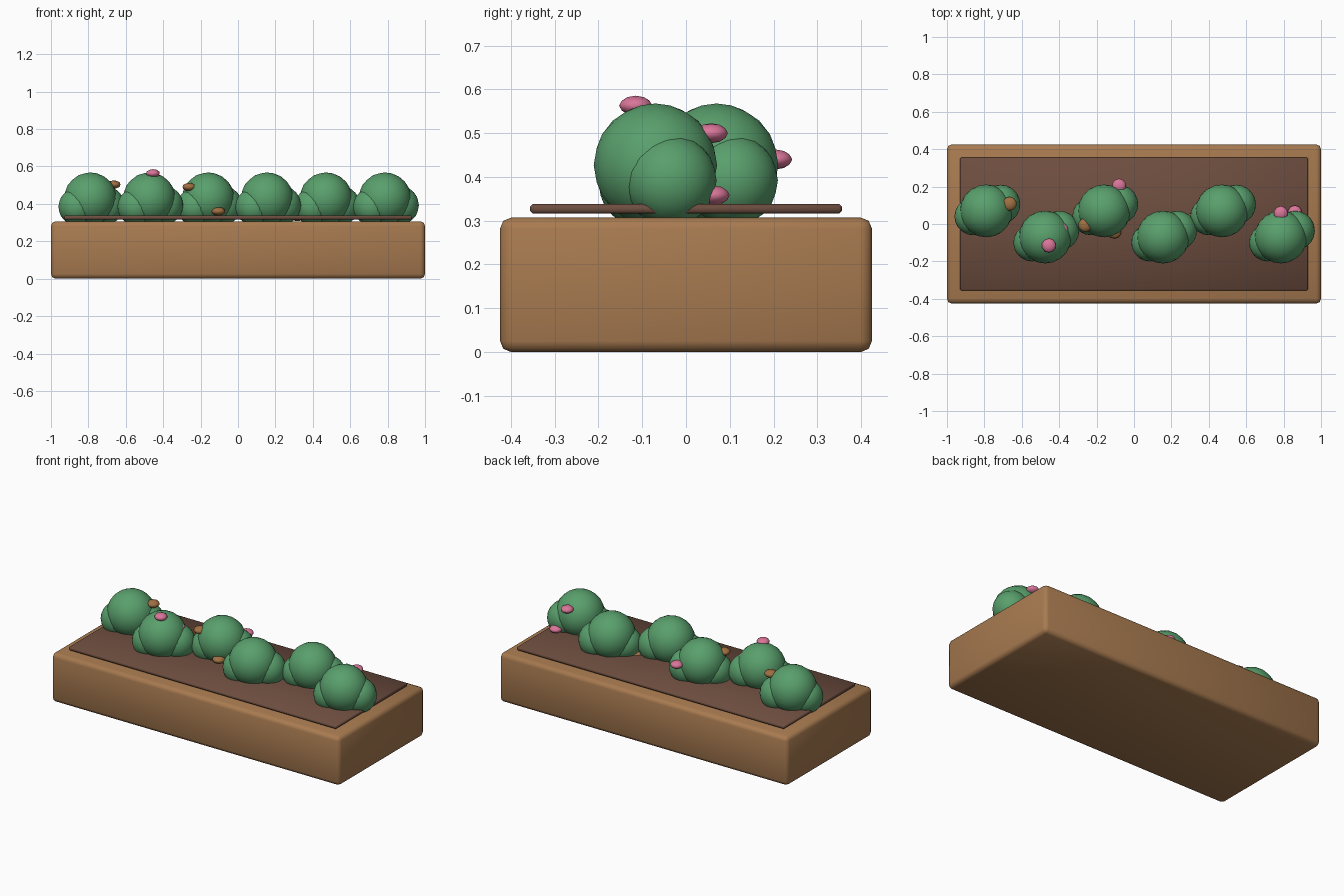
import bpy

cube = bpy.data.objects.get("Cube")
if cube:
    bpy.data.objects.remove(cube, do_unlink=True)


def material(name, rgb):
    m = bpy.data.materials.new(name)
    m.use_nodes = True
    m.diffuse_color = (*rgb, 1)
    m.node_tree.nodes["Principled BSDF"].inputs["Base Color"].default_value = (*rgb, 1)
    return m


wood = material("warm wood", (0.39, 0.195, 0.08))
earth = material("dark soil", (0.155, 0.075, 0.05))
leaf = material("leaf green", (0.10, 0.35, 0.15))
pink = material("petal pink", (0.70, 0.18, 0.32))
tan = material("dry bud brown", (0.35, 0.16, 0.055))


def box(name, size, z, mat, bevel, segments):
    bpy.ops.mesh.primitive_cube_add(size=1, location=(0, 0, z))
    ob = bpy.context.object
    ob.name = name
    ob.scale = size
    bpy.ops.object.transform_apply(location=False, rotation=False, scale=True)
    mod = ob.modifiers.new("soft edges", 'BEVEL')
    mod.width = bevel
    mod.segments = segments
    ob.data.materials.append(mat)
    bpy.ops.object.shade_smooth()


def ball(name, loc, radius, mat, detail=3, squash=1.0):
    bpy.ops.mesh.primitive_ico_sphere_add(subdivisions=detail, radius=radius, location=loc)
    ob = bpy.context.object
    ob.name = name
    ob.scale.z = squash
    ob.data.materials.append(mat)
    bpy.ops.object.shade_smooth()


# Planter and soil sheet
box("planter_box", (2, 0.85, 0.307), 0.1535, wood, 0.025, 2)
box("soil", (1.86, 0.712, 0.022), 0.327, earth, 0.006, 1)

# Row of staggered bushes, each a crown with two side lobes
for i in range(6):
    x = -0.79 + i * 0.315
    y = 0.07 if i % 2 == 0 else -0.07
    ball(f"bush_crown_{i + 1}", (x, y, 0.427), 0.141, leaf)
    ball(f"bush_left_lobe_{i + 1}", (x + 0.077, y + 0.035, 0.392), 0.105, leaf)
    ball(f"bush_right_lobe_{i + 1}", (x - 0.07, y - 0.03, 0.385), 0.1, leaf)

# Flower buds
flowers = [(-0.455, -0.115, 0.563), (-0.39, -0.03, 0.485), (-0.08, 0.205, 0.44),
           (0.785, 0.058, 0.5), (0.86, 0.062, 0.358), (-0.52, -0.1, 0.33)]
for i, p in enumerate(flowers):
    ball(f"flower_{i + 1}", p, 0.038, pink, 2, 0.6)

# Dry buds
buds = [(-0.665, 0.108, 0.503), (-0.26, -0.005, 0.49), (-0.105, -0.04, 0.36), (0.32, 0.03, 0.33)]
for i, p in enumerate(buds):
    ball(f"dry_bud_{i + 1}", p, 0.038, tan, 2, 0.6)
